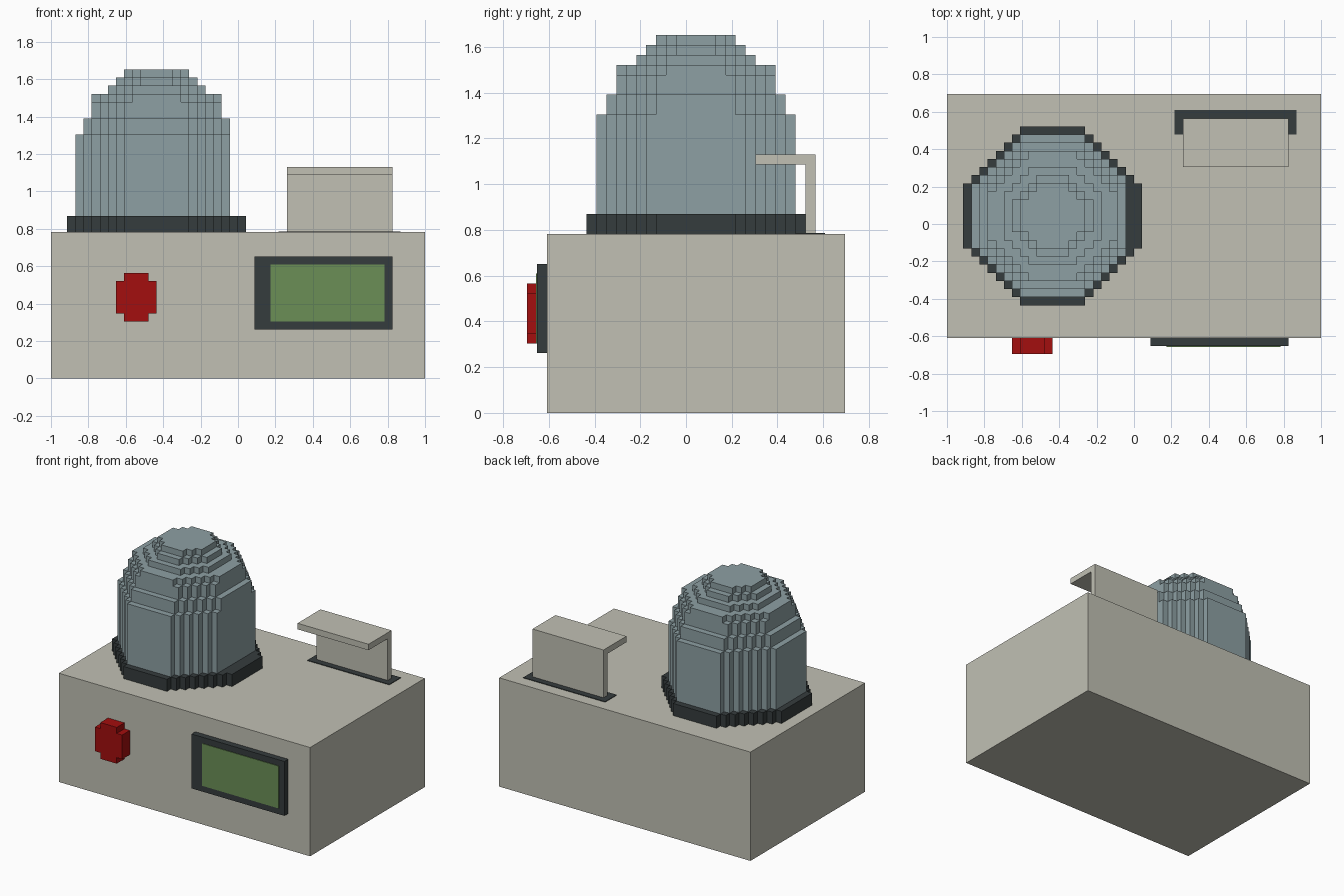
import bpy, bmesh
from mathutils import Vector

if "Cube" in bpy.data.objects:
    bpy.data.objects.remove(bpy.data.objects["Cube"])

V = 2 / 46                                   # size of one grid cell
ORIGIN = Vector((-1, -16 * V, 0))            # grid corner: left, front, floor


def material(name, rgb):
    m = bpy.data.materials.new(name)
    m.diffuse_color = (*rgb, 1)
    m.use_nodes = True
    m.node_tree.nodes["Principled BSDF"].inputs["Base Color"].default_value = m.diffuse_color
    return m


CREAM = material("cream casing", (0.533, 0.527, 0.456))
GLASS = material("blue grey dome", (0.270, 0.352, 0.371))
DARK = material("dark trim", (0.036, 0.045, 0.047))
RED = material("red button", (0.366, 0.0044, 0.0044))
GREEN = material("green screen", (0.147, 0.275, 0.093))


def add_prism(bm, points, direction):
    """Extrude a closed outline, given in grid cells, along a direction."""
    verts = [bm.verts.new(ORIGIN + Vector(p) * V) for p in points]
    face = bm.faces.new(verts)
    out = bmesh.ops.extrude_face_region(bm, geom=[face], use_keep_orig=True)
    moved = [g for g in out["geom"] if isinstance(g, bmesh.types.BMVert)]
    bmesh.ops.translate(bm, verts=moved, vec=Vector(direction) * V)


def make(name, mat, prisms):
    bm = bmesh.new()
    for points, direction in prisms:
        add_prism(bm, points, direction)
    bmesh.ops.recalc_face_normals(bm, faces=bm.faces)
    mesh = bpy.data.meshes.new(name)
    bm.to_mesh(mesh)
    bm.free()
    mesh.materials.append(mat)
    obj = bpy.data.objects.new(name, mesh)
    bpy.context.collection.objects.link(obj)
    return obj


def box(name, mat, x0, x1, y0, y1, z0, z1):
    base = [(x0, y0, z0), (x1, y0, z0), (x1, y1, z0), (x0, y1, z0)]
    return make(name, mat, [(base, (0, 0, z1 - z0))])


def stepped_octagon(radius, flat, limit=99):
    """Octagon with staircase diagonals; limit cuts off the right side."""
    quarter = []
    for k in range(radius - flat + 1):
        quarter.append((radius - k, flat + k))
        if k < radius - flat:
            quarter.append((radius - k - 1, flat + k))
    ring = []
    for _ in range(4):
        ring += quarter
        quarter = [(-y, x) for x, y in quarter]
    clean = []
    for x, y in ring:
        p = (min(x, limit), y)
        if p not in clean:
            clean.append(p)
    return clean


def layer(radius, flat, z0, z1, limit=99):
    outline = [(13 + x, 17 + y, z0) for x, y in stepped_octagon(radius, flat, limit)]
    return outline, (0, 0, z1 - z0)


# Casing
box("casing", CREAM, 0, 46, 2, 32, 0, 18)

# Dome and its collar
make("dome_collar", DARK, [layer(11, 4, 18, 20)])
make("dome", GLASS, [
    layer(10, 4, 20, 30, limit=9),
    layer(9, 4, 30, 32),
    layer(8, 4, 32, 34),
    layer(8, 3, 34, 35),
    layer(6, 3, 35, 36),
    layer(5, 2, 36, 37),
    layer(4, 2, 37, 38),
])

# Bent bracket standing in a dark slot
hook = [(28, 18), (29, 18), (29, 26), (23, 26), (23, 25), (28, 25)]
make("bracket", CREAM, [([(29, y, z) for y, z in hook], (13, 0, 0))])
box("bracket_slot", DARK, 28, 43, 27, 30, 18, 18.1)

# Screen on the front
box("screen_frame", DARK, 25, 42, 1, 2, 6, 15)
box("screen", GREEN, 27, 41, 0.9, 1, 7, 14)

# Button on the front, with notched corners
knob = [(9, 7), (12, 7), (12, 8), (13, 8), (13, 12), (12, 12),
        (12, 13), (9, 13), (9, 12), (8, 12), (8, 8), (9, 8)]
make("button", RED, [([(x, 0, z) for x, z in knob], (0, 2, 0))])
